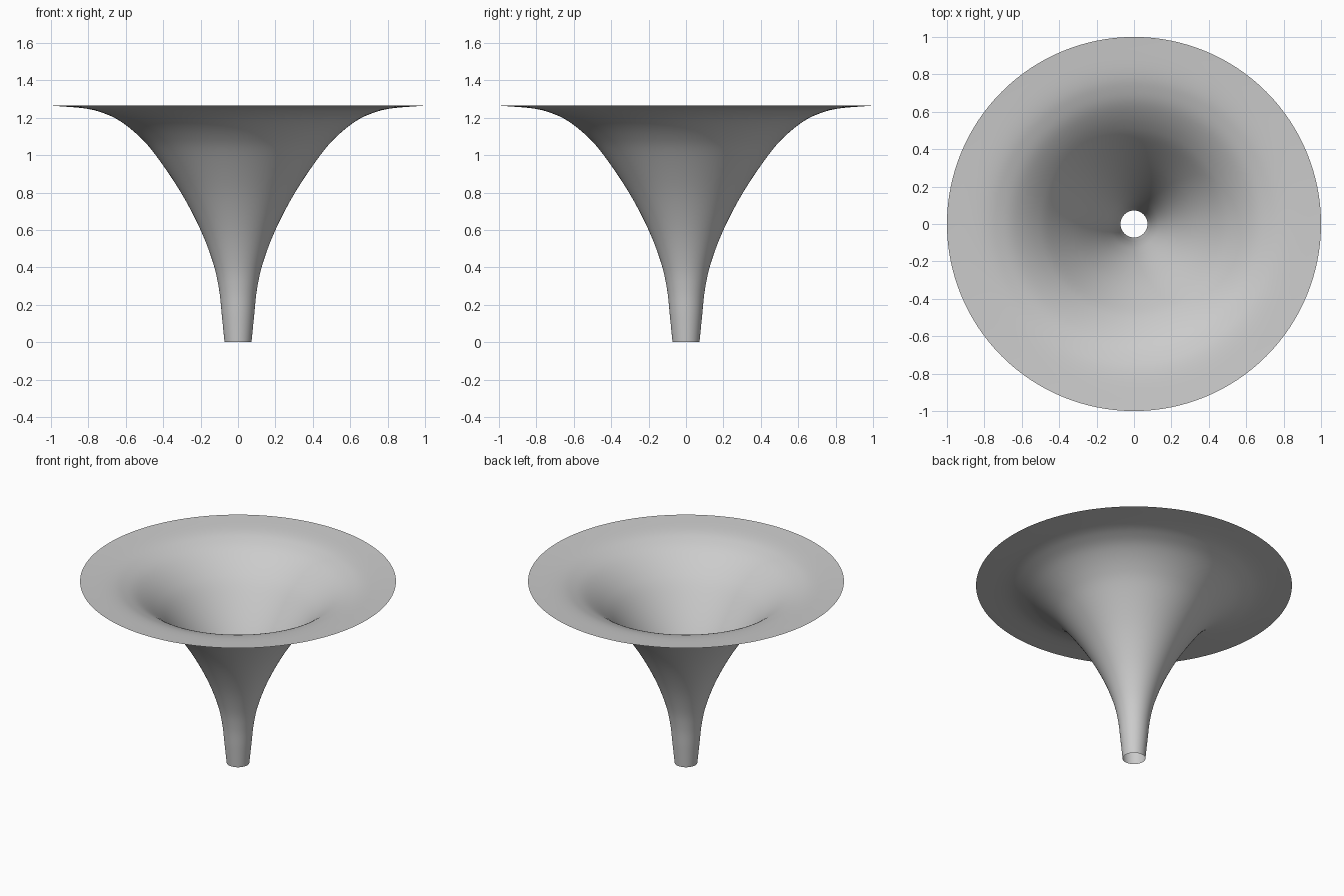
import bpy
import bmesh
from math import tau
from mathutils import Vector

cube = bpy.data.objects.get("Cube")
if cube:
    bpy.data.objects.remove(cube)

SEGMENTS = 128
STEPS = 6

# Horn silhouette as (radius, height), from the open neck to the flared rim
OUTLINE = [(0.072, 0), (0.086, 0.14), (0.101, 0.28), (0.132, 0.42),
           (0.2, 0.6), (0.305, 0.8), (0.44, 1.0), (0.53, 1.102),
           (0.63, 1.182), (0.72, 1.225), (0.82, 1.25), (1.0, 1.265)]


def smooth_path(points, steps):
    """Pass a smooth curve through the outline points."""
    pts = [Vector((r, 0, z)) for r, z in points]
    pts = [2 * pts[0] - pts[1]] + pts + [2 * pts[-1] - pts[-2]]
    path = []
    for a, b, c, d in zip(pts, pts[1:], pts[2:], pts[3:]):
        for i in range(steps):
            t = i / steps
            path.append(0.5 * (2 * b + (c - a) * t
                               + (2 * a - 5 * b + 4 * c - d) * t ** 2
                               + (3 * b - a - 3 * c + d) * t ** 3))
    return path + [pts[-2]]


def flat_material(name, color):
    mat = bpy.data.materials.new(name)
    mat.use_nodes = True
    mat.diffuse_color = color
    mat.node_tree.nodes["Principled BSDF"].inputs["Base Color"].default_value = color
    return mat


# Flared horn: a single thin sheet, open at both ends
bm = bmesh.new()
verts = [bm.verts.new(p) for p in smooth_path(OUTLINE, STEPS)]
edges = [bm.edges.new(pair) for pair in zip(verts, verts[1:])]
bmesh.ops.spin(bm, geom=verts + edges, cent=(0, 0, 0), axis=(0, 0, 1),
               angle=tau, steps=SEGMENTS, use_merge=True)
bmesh.ops.remove_doubles(bm, verts=bm.verts, dist=1e-5)
bmesh.ops.recalc_face_normals(bm, faces=bm.faces)
for face in bm.faces:
    face.smooth = True

mesh = bpy.data.meshes.new("flared_horn")
bm.to_mesh(mesh)
bm.free()
mesh.materials.append(flat_material("light grey", (0.6, 0.6, 0.6, 1)))
horn = bpy.data.objects.new("flared_horn", mesh)
bpy.context.collection.objects.link(horn)
